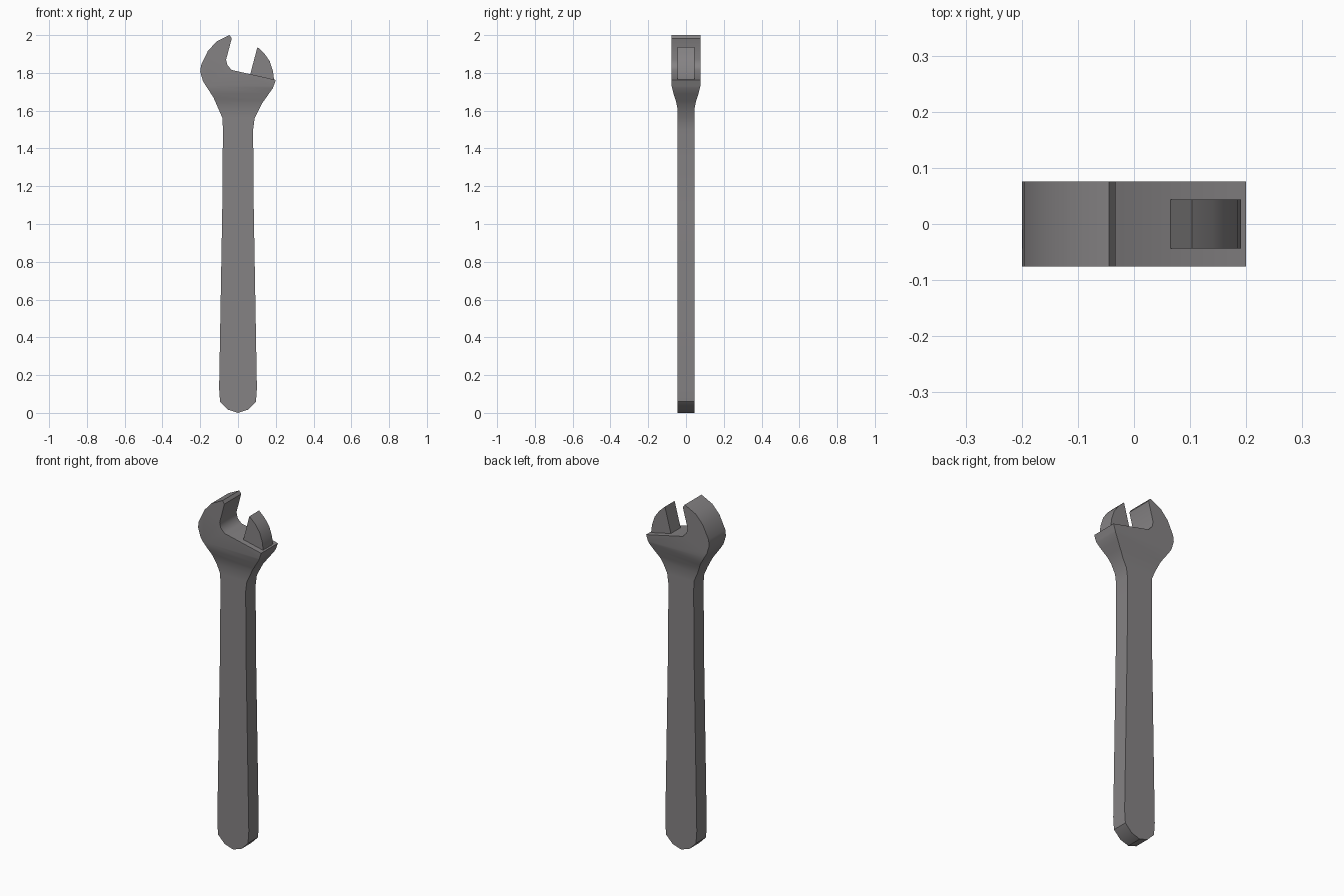
import bpy, bmesh
from mathutils import Vector

if "Cube" in bpy.data.objects:
    bpy.data.objects.remove(bpy.data.objects["Cube"])

steel = bpy.data.materials.new("grey steel")
steel.diffuse_color = (0.235, 0.225, 0.23, 1)
steel.use_nodes = True
steel.node_tree.nodes["Principled BSDF"].inputs["Base Color"].default_value = steel.diffuse_color


def plate(name, outline, half, cuts=()):
    """Extrude an x/z outline along y; cuts = (z, half thickness) steps from bottom up."""
    bm = bmesh.new()
    face = bm.faces.new([bm.verts.new((x, -1, z)) for x, z in outline])
    ext = bmesh.ops.extrude_face_region(bm, geom=[face])
    for v in ext["geom"]:
        if isinstance(v, bmesh.types.BMVert):
            v.co.y = 1
    for z, _ in cuts:
        bmesh.ops.bisect_plane(bm, geom=bm.verts[:] + bm.edges[:] + bm.faces[:],
                               dist=1e-4, plane_co=Vector((0, 0, z)), plane_no=Vector((0, 0, 1)))
    # Set thickness by height
    steps = [(-1, half)] + list(cuts) + [(9, cuts[-1][1] if cuts else half)]
    for v in bm.verts:
        for (z0, h0), (z1, h1) in zip(steps, steps[1:]):
            if z0 <= v.co.z <= z1:
                t = (v.co.z - z0) / (z1 - z0)
                v.co.y *= h0 + (h1 - h0) * t
                break
    bmesh.ops.recalc_face_normals(bm, faces=bm.faces)
    mesh = bpy.data.meshes.new(name)
    bm.to_mesh(mesh)
    bm.free()
    mesh.materials.append(steel)
    ob = bpy.data.objects.new(name, mesh)
    bpy.context.collection.objects.link(ob)
    bpy.ops.object.select_all(action='DESELECT')
    ob.select_set(True)
    bpy.context.view_layer.objects.active = ob
    bpy.ops.object.shade_smooth_by_angle(angle=0.61)


# Handle and head with the fixed jaw, one solid
grip = [(0.08, 1.5), (0.083, 1.1), (0.1, 0.13), (0.095, 0.06), (0.053, 0.017)]
right = [(0.2, 1.763), (0.185, 1.72), (0.125, 1.635), (0.088, 1.56)]
left = [(-0.088, 1.555), (-0.13, 1.67), (-0.185, 1.755), (-0.2, 1.805), (-0.196, 1.84),
        (-0.16, 1.915), (-0.115, 1.965), (-0.045, 2.0), (-0.033, 1.983)]
throat = [(-0.063, 1.87), (-0.056, 1.84), (-0.032, 1.815)]
left[0] = (-0.082, 1.56)
body = right + grip + [(0, 0)] + [(-x, z) for x, z in reversed(grip)] + left + throat
plate("wrench_body", body, 0.045,
      [(1.61, 0.045), (1.65, 0.053), (1.69, 0.066), (1.73, 0.076)])

# Sliding jaw, sunk slightly into the head
jaw = [(0.103, 1.937), (0.06, 1.775), (0.07, 1.76), (0.185, 1.74), (0.19, 1.77),
       (0.185, 1.81), (0.168, 1.862), (0.14, 1.902)]
plate("sliding_jaw", jaw, 0.044)
